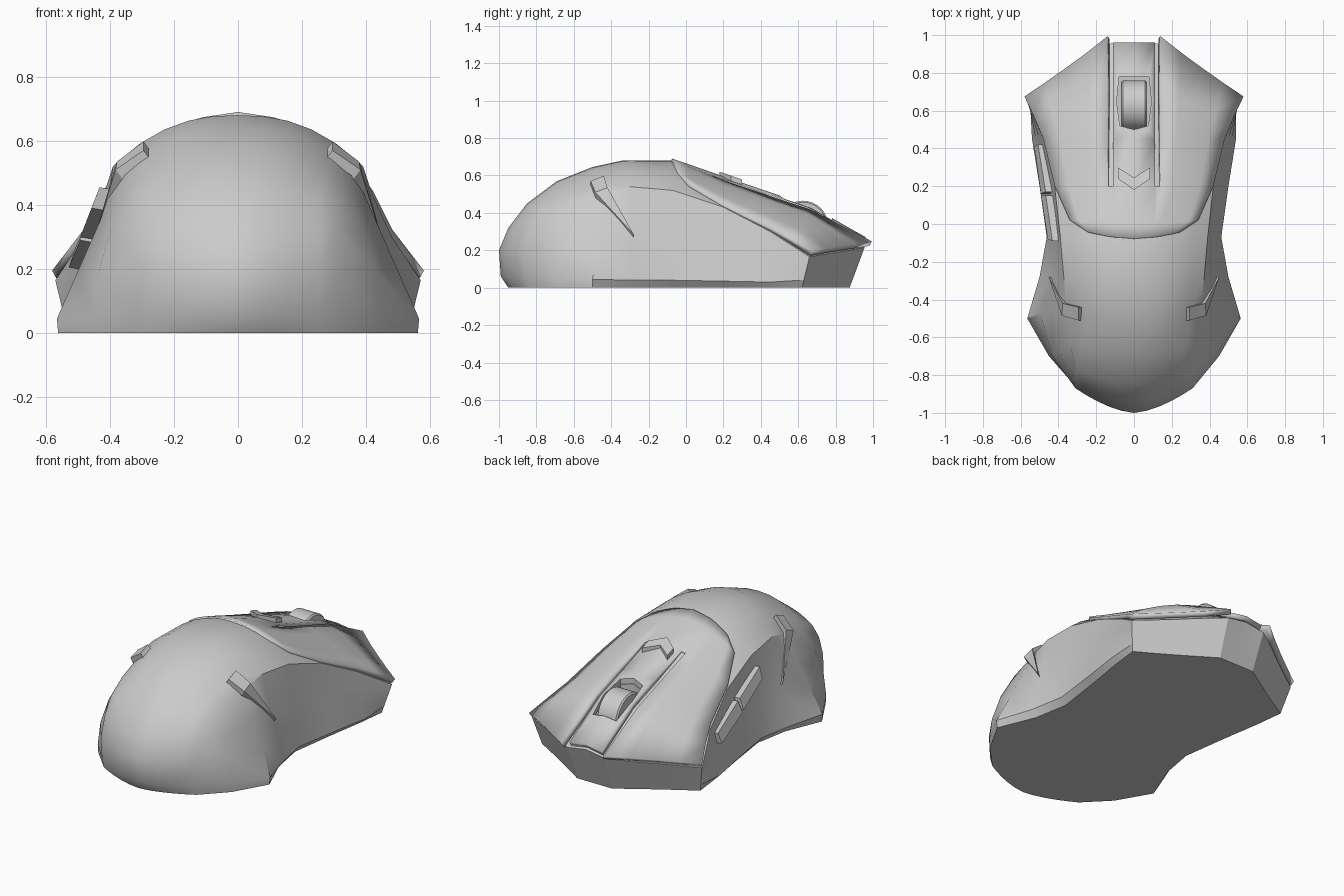
import bpy, bmesh
from mathutils import Vector as V

if "Cube" in bpy.data.objects:
    bpy.data.objects.remove(bpy.data.objects["Cube"])


def finish(name, bm, smooth=True):
    me = bpy.data.meshes.new(name)
    bm.to_mesh(me)
    bm.free()
    ob = bpy.data.objects.new(name, me)
    bpy.context.collection.objects.link(ob)
    if smooth:
        bpy.ops.object.select_all(action='DESELECT')
        ob.select_set(True)
        bpy.context.view_layer.objects.active = ob
        bpy.ops.object.shade_smooth_by_angle()
    return ob


def row(c, e, p, ts, cap=9):
    """Cross line from centre (y, z) to edge (x, y, z), domed by power p."""
    return [V((t * e[0], min(c[0] + (e[1] - c[0]) * t ** p, cap),
               c[1] + (e[2] - c[1]) * t ** p)) for t in ts]


def add_grid(bm, rows, skip=lambda i, j: False):
    """Both mirrored halves of a grid of points."""
    for s in (1, -1):
        vs = [[bm.verts.new((s * v.x, v.y, v.z)) for v in r] for r in rows]
        for i in range(len(vs) - 1):
            for j in range(len(vs[i]) - 1):
                if not skip(i, j):
                    f = [vs[i][j], vs[i][j + 1], vs[i + 1][j + 1], vs[i + 1][j]]
                    bm.faces.new(f if s > 0 else f[::-1])


def prism(name, pts, push):
    """Solid slab: outer polygon extruded by push."""
    bm = bmesh.new()
    f = bm.faces.new([bm.verts.new(p) for p in pts])
    r = bmesh.ops.extrude_face_region(bm, geom=[f])
    bmesh.ops.translate(bm, vec=push, verts=[g for g in r['geom'] if isinstance(g, bmesh.types.BMVert)])
    if len(bm.faces) == len(pts) + 1:
        bmesh.ops.holes_fill(bm, edges=bm.edges)
    bmesh.ops.recalc_face_normals(bm, faces=bm.faces)
    return finish(name, bm, False)


# Body: rear cap and top, from the underside at the back over to the nose
T = (0, .22, .42, .62, .82, 1)
spine = [((-.95, 0), (.31, -.84, 0), 1.6), ((-.99, .06), (.31, -.86, .06), 1.6),
         ((-1, .2), (.31, -.87, .2), 1.6), ((-.95, .32), (.31, -.83, .32), 1.7),
         ((-.85, .45), (.31, -.77, .41), 1.9), ((-.69, .57), (.34, -.62, .46), 2.2),
         ((-.5, .645), (.36, -.42, .51), 2.4), ((-.34, .68), (.37, -.3, .54), 2.4),
         ((-.08, .68), (.39, -.07, .52), 2.1), ((.2, .575), (.42, .2, .43), 1.8),
         ((.6, .42), (.48, .45, .30), 1.8)]
rows = [row(c, e, p, T) for c, e, p in spine]
nose = row((1.09, .235), (.57, .66, .165), .85, T, .955)
foot = row((.98, 0), (.53, .62, 0), .85, T, .875)
rows += [[a.lerp(b, k / 4) for a, b in zip(nose, foot)] for k in range(5)]
body = bmesh.new()
add_grid(body, rows)

# Body: side panels, from the crease down to a lip and undercut base
lips = [(.45, -.70, .05, .035), (.565, -.5, .045, 0), (.50, -.28, .04, 0),
        (.462, -.07, .04, 0), (.50, .2, .035, 0), (.54, .45, .03, 0)]
cols = [[rows[4 - k][-1] for k in range(5)]]
for k, (x, y, z, bulge) in enumerate(lips):
    top, lip = rows[5 + k][-1], V((x, y, z))
    out = V((.7, -.7, 0)) * bulge
    col = [top.lerp(lip, u) + out * 4 * u * (1 - u) for u in (0, 1 / 3, 2 / 3, 1)]
    cols.append(col + [V((x - (.03 if k > 1 else .004), y, 0))])
cols.append([r[-1] for r in rows[11:]])
add_grid(body, cols)
bmesh.ops.remove_doubles(body, verts=body.verts, dist=.0005)
bmesh.ops.holes_fill(body, edges=body.edges, sides=0)
bmesh.ops.recalc_face_normals(body, faces=body.faces)
body_ob = finish("body", body)

# Button plate: both main buttons with a centre strip between two grooves
plate_rows = [((-.075, .69), (.25, -.04, .618), 1.8), ((0, .665), (.34, .02, .555), 1.8),
              ((.2, .595), (.42, .2, .445), 1.8), ((.45, .51), (.48, .45, .325), 1.8),
              ((.67, .435), (.53, .57, .26), 1.8), ((1.13, .27), (.58, .675, .195), .85)]
prs = []
for c, e, p in plate_rows:
    g = .14 / e[0]
    ts = [0, .11 / e[0]] + [g + (1 - g) * k / 4 for k in range(5)]
    prs.append(row(c, e, p, ts))
for v in prs[-1][:2]:
    v.y = .96
plate = bmesh.new()
add_grid(plate, prs, lambda i, j: i >= 2 and j == 1)
bmesh.ops.remove_doubles(plate, verts=plate.verts, dist=.0005)
plate.normal_update()
if sum(f.normal.z for f in plate.faces) < 0:
    bmesh.ops.reverse_faces(plate, faces=plate.faces)
plate_ob = finish("button_plate", plate)
sol = plate_ob.modifiers.new("thickness", 'SOLIDIFY')
sol.thickness = .03
sol.offset = -1

# Wheel well
half = [(.078, .78), (.092, .65), (.075, .52)]
well = [(x, y, .25) for x, y in half] + [(0, .5, .25)] + [(-x, y, .25) for x, y in half[::-1]]
cutter = prism("wheel_well_cutter", well, (0, 0, .5))
cutter.hide_render = True
cutter.hide_set(True)
for ob in (body_ob, plate_ob):
    m = ob.modifiers.new("well", 'BOOLEAN')
    m.operation = 'DIFFERENCE'
    m.solver = 'EXACT'
    m.object = cutter

# Scroll wheel
bpy.ops.mesh.primitive_cylinder_add(vertices=32, radius=.135, depth=.135,
                                    location=(0, .625, .33), rotation=(0, 1.5708, 0))
wheel = bpy.context.object
wheel.name = "scroll_wheel"
bv = wheel.modifiers.new("edge", 'BEVEL')
bv.width = .008
bpy.ops.object.shade_smooth_by_angle()

# Chevron button behind the wheel
chev = [(0, .18), (.085, .24), (.085, .30), (0, .245), (-.085, .30), (-.085, .24)]
prism("chevron_button", [(x, y, .682 - .345 * y) for x, y in chev], (0, 0, -.05))

# Thumb buttons on the left side
prism("thumb_button_rear", [(-.432, -.09, .455), (-.457, -.08, .39),
                            (-.492, .15, .30), (-.467, .15, .365)], (.06, 0, -.01))
prism("thumb_button_front", [(-.468, .17, .355), (-.493, .16, .29),
                             (-.528, .41, .205), (-.508, .42, .265)], (.06, 0, -.01))

# Bent fins on both shoulders
for s, side in ((1, "right"), (-1, "left")):
    a, b, c, d, e = [(s * x, y, z) for x, y, z in (
        (.295, -.51, .57), (.295, -.44, .598), (.378, -.42, .535),
        (.452, -.28, .285), (.382, -.485, .51))]
    prism("fin_top_" + side, [a, b, c, e], (-s * .03, 0, -.04))
    prism("fin_tail_" + side, [e, c, d], (-s * .03, 0, -.04))
